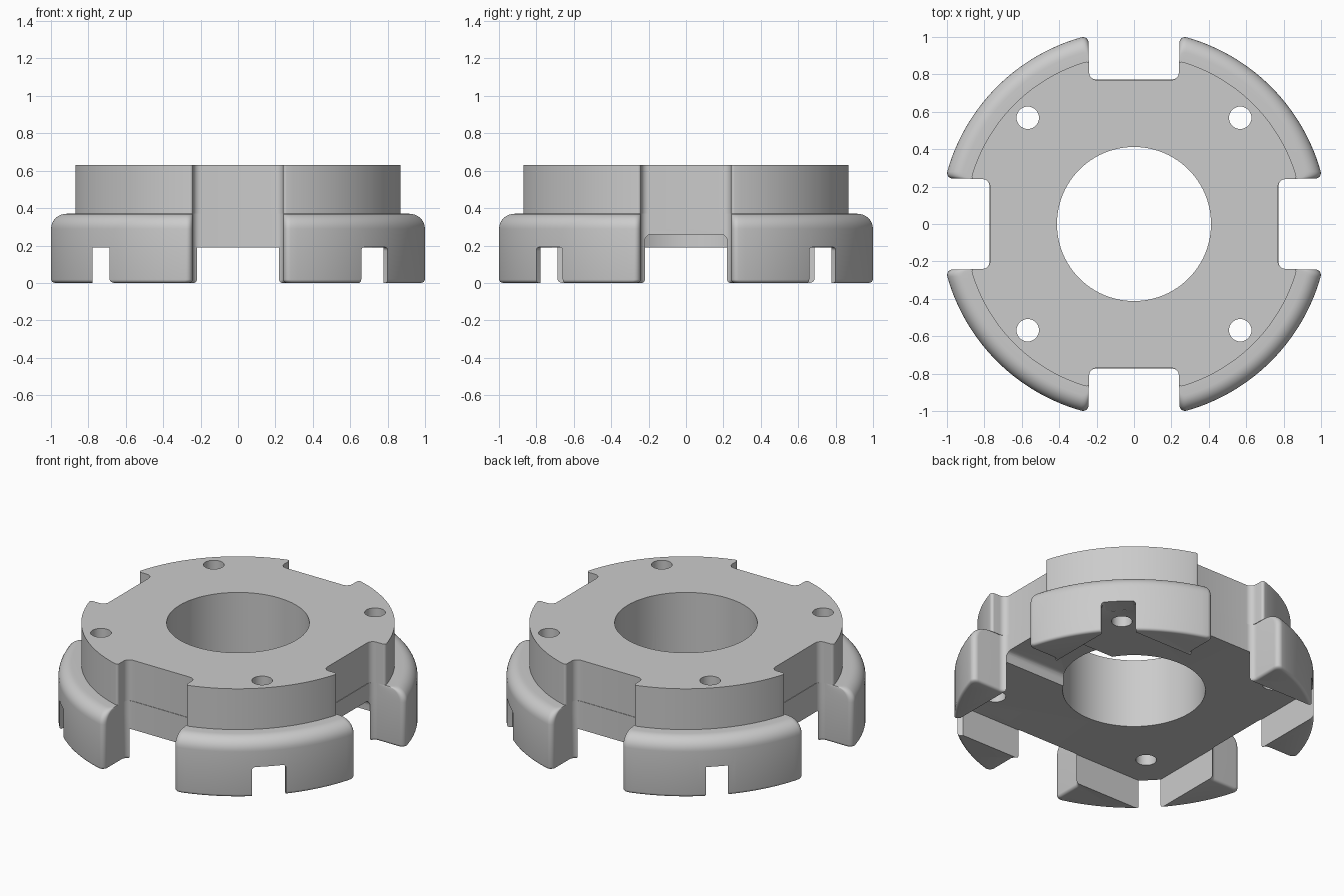
import bpy, bmesh
from math import pi, sin, cos, sqrt, atan2
from mathutils import Matrix

if "Cube" in bpy.data.objects:
    bpy.data.objects.remove(bpy.data.objects["Cube"], do_unlink=True)

grey = bpy.data.materials.new("plain grey")
grey.use_nodes = True
grey.diffuse_color = (0.6, 0.6, 0.6, 1)
grey.node_tree.nodes["Principled BSDF"].inputs["Base Color"].default_value = (0.6, 0.6, 0.6, 1)


def make_object(name, bm):
    bmesh.ops.recalc_face_normals(bm, faces=bm.faces)
    mesh = bpy.data.meshes.new(name)
    bm.to_mesh(mesh)
    bm.free()
    mesh.materials.append(grey)
    obj = bpy.data.objects.new(name, mesh)
    bpy.context.collection.objects.link(obj)
    return obj


def arc(cx, cy, r, a, b, n):
    steps = [a + (b - a) * i / n for i in range(n + 1)]
    return [(cx + r * cos(t), cy + r * sin(t)) for t in steps]


def outline(R, w, d, g):
    """Disc of radius R with four notches: half width w, floor at d, outer corner fillet g."""
    f = 0.04
    cx = sqrt((R - g) ** 2 - (w + g) ** 2)
    a = atan2(w + g, cx)
    half = arc(d + f, w - f, f, pi, pi / 2, 6)
    half += arc(cx, w + g, g, -pi / 2, a, 6)
    half += arc(0, 0, R, a, pi / 4, 14)[1:]
    quarter = half + [(y, x) for x, y in reversed(half[:-1])]
    pts = []
    for _ in range(4):
        pts += quarter
        quarter = [(-y, x) for x, y in quarter]
    return pts


# Body: a stack of notched outlines, with a rounded skirt below a plain disc
R, w, d = 1.037, 0.243, 0.773
layers = []
for i in range(5):      # bottom edge rounding
    t = i / 4 * pi / 2
    layers.append((0.018 * (1 - sin(t)), 0.018 * (1 - cos(t))))
layers = [(z, outline(R - s, w + s, d, 0.03)) for z, s in reversed(
    [(0.018 - 0.018 * sin(i * pi / 8), 0.018 - 0.018 * cos(i * pi / 8)) for i in range(5)])]
for i in range(9):      # skirt shoulder rounding
    t = i / 8 * pi / 2
    layers.append((0.29 + 0.08 * sin(t), outline(R - 0.08 * (1 - cos(t)), w, d, 0.03)))
for z in (0.37, 0.63):  # upper disc
    layers.append((z, outline(0.905, 0.24, 0.77, 0.015)))

bm = bmesh.new()
rings = [[bm.verts.new((x, y, z)) for x, y in pts] for z, pts in layers]
for low, high in zip(rings, rings[1:]):
    for i in range(len(low)):
        j = (i + 1) % len(low)
        bm.faces.new((low[i], low[j], high[j], high[i]))
bm.faces.new(rings[0])
bm.faces.new(rings[-1])
body = make_object("hub_body", bm)


def cut(cutter):
    mod = body.modifiers.new(cutter.name, "BOOLEAN")
    mod.operation, mod.solver, mod.object = "DIFFERENCE", "EXACT", cutter
    bpy.context.view_layer.objects.active = body
    bpy.ops.object.modifier_apply(modifier=mod.name)
    bpy.data.objects.remove(cutter, do_unlink=True)


def box(name, lo, hi, fillet=0, angle=0):
    """Box with optional rounding of its top edges along x, turned about z."""
    bm = bmesh.new()
    bmesh.ops.create_cube(bm, size=1)
    for v in bm.verts:
        v.co = [h if c > 0 else l for c, l, h in zip(v.co, lo, hi)]
    if fillet:
        edges = [e for e in bm.edges if all(v.co.z == max(u.co.z for u in bm.verts) for v in e.verts)
                 and abs(e.verts[0].co.y - e.verts[1].co.y) < 0.001]
        bmesh.ops.bevel(bm, geom=edges, offset=fillet, segments=5, profile=0.5, affect="EDGES")
    bm.transform(Matrix.Rotation(angle, 4, "Z"))
    return make_object(name, bm)


def cylinder(name, r, x, y, n):
    bm = bmesh.new()
    bmesh.ops.create_cone(bm, cap_ends=True, segments=n, radius1=r, radius2=r, depth=3,
                          matrix=Matrix.Translation((x, y, 0)))
    return make_object(name, bm)


# Square pocket underneath, leaving the feet
p = 0.777
cut(box("pocket_cutter", (-p, -p, -0.5), (p, p, 0.19)))
# Slot through the middle of each foot
for k in range(4):
    cut(box("slot_cutter", (0.93, -0.1, -0.5), (1.3, 0.1, 0.191), 0.02, pi / 4 + k * pi / 2))
# Channel from the bore to one notch
cut(box("channel_cutter", (0.2, -0.22, 0.1), (0.95, 0.22, 0.26), 0.035))
# Central bore and four bolt holes
cut(cylinder("bore_cutter", 0.412, 0, 0, 96))
for sx in (-1, 1):
    for sy in (-1, 1):
        cut(cylinder("bolt_cutter", 0.06, sx * 0.568, sy * 0.568, 32))

bpy.ops.object.select_all(action="DESELECT")
body.select_set(True)
bpy.context.view_layer.objects.active = body
bpy.ops.object.shade_smooth_by_angle(angle=0.55)
